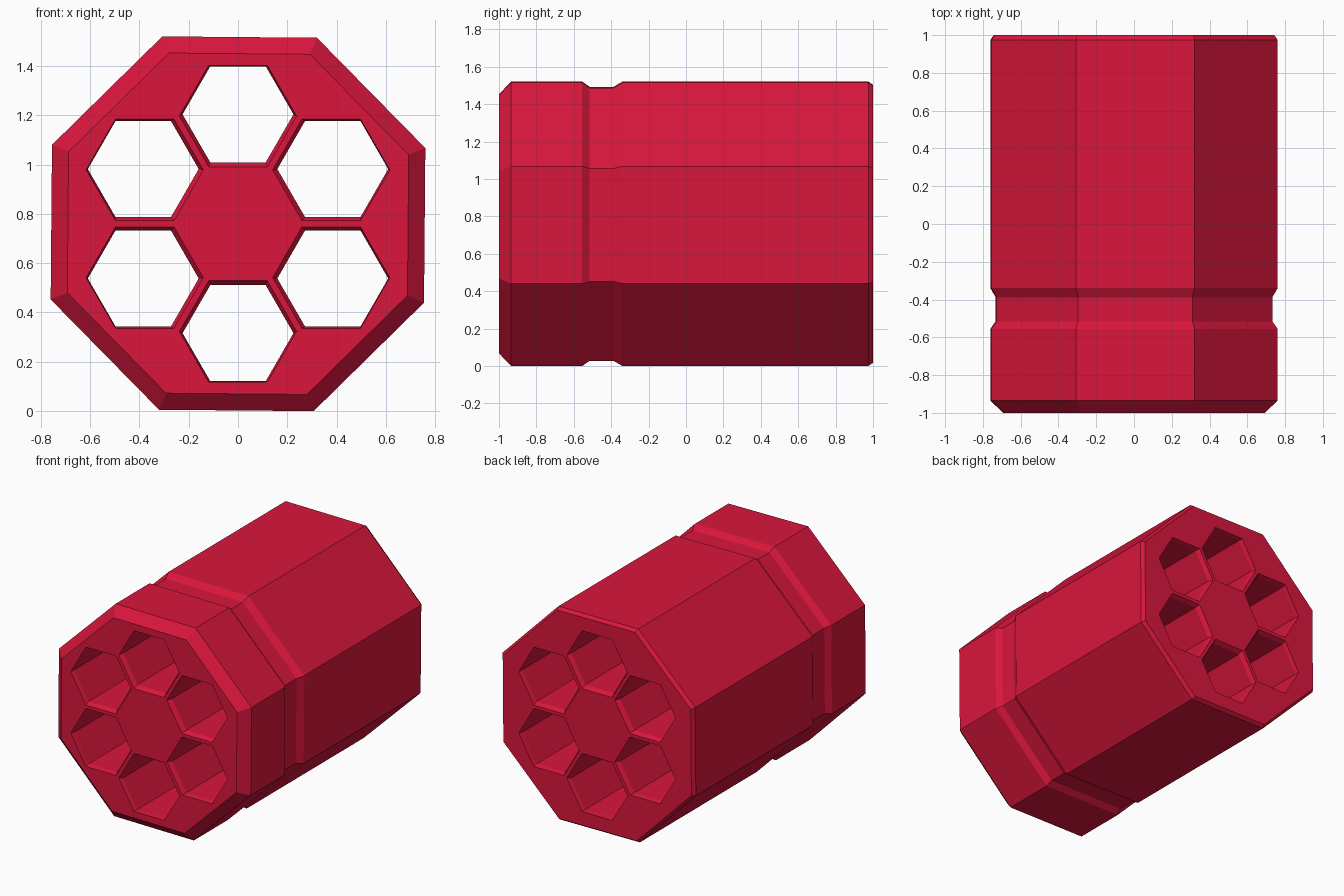
import bpy, bmesh
from math import sin, cos, radians, pi
from mathutils import Vector

if "Cube" in bpy.data.objects:
    bpy.data.objects.remove(bpy.data.objects["Cube"])

CZ = 0.76  # height of the cylinder axis
bm = bmesh.new()


def ring(n, r, y, cx=0.0, cz=0.0, start=0.0):
    return [bm.verts.new((cx + r * cos(start + 2 * pi * i / n), y,
                          CZ + cz + r * sin(start + 2 * pi * i / n)))
            for i in range(n)]


def loft(rings):
    for a, b in zip(rings, rings[1:]):
        for i in range(len(a)):
            j = (i + 1) % len(a)
            bm.faces.new((a[i], a[j], b[j], b[i]))


def ring_edges(r):
    return [bm.edges.get((r[i], r[(i + 1) % len(r)])) for i in range(len(r))]


# Octagonal outer shell: front chamfer, groove, small rear chamfer
profile = [(0.747, -1), (0.82, -0.935), (0.82, -0.555), (0.79, -0.515),
           (0.79, -0.388), (0.82, -0.34), (0.82, 0.975), (0.801, 1)]
shell = [ring(8, r, y, start=radians(22)) for r, y in profile]
loft(shell)
front, back = ring_edges(shell[0]), ring_edges(shell[-1])

# Six hexagonal through holes, rims bevelled at both ends
bore = [(0.238, 0.437, -1), (0.225, 0.444, -0.97),
        (0.225, 0.444, 0.97), (0.238, 0.437, 1)]
for k in range(6):
    a = radians(30 + 60 * k)
    rings = [ring(6, r, y, d * cos(a), d * sin(a)) for r, d, y in bore]
    loft(rings)
    front += ring_edges(rings[0])
    back += ring_edges(rings[-1])

# Flat end caps around the holes
bmesh.ops.triangle_fill(bm, edges=front, use_beauty=True, normal=Vector((0, -1, 0)))
bmesh.ops.triangle_fill(bm, edges=back, use_beauty=True, normal=Vector((0, 1, 0)))
bmesh.ops.recalc_face_normals(bm, faces=bm.faces)

mesh = bpy.data.meshes.new("drum")
bm.to_mesh(mesh)
bm.free()
drum = bpy.data.objects.new("six_hole_drum", mesh)
bpy.context.collection.objects.link(drum)

mat = bpy.data.materials.new("red")
mat.diffuse_color = (0.7, 0.008, 0.045, 1)
mat.use_nodes = True
mat.node_tree.nodes["Principled BSDF"].inputs["Base Color"].default_value = mat.diffuse_color
mesh.materials.append(mat)
